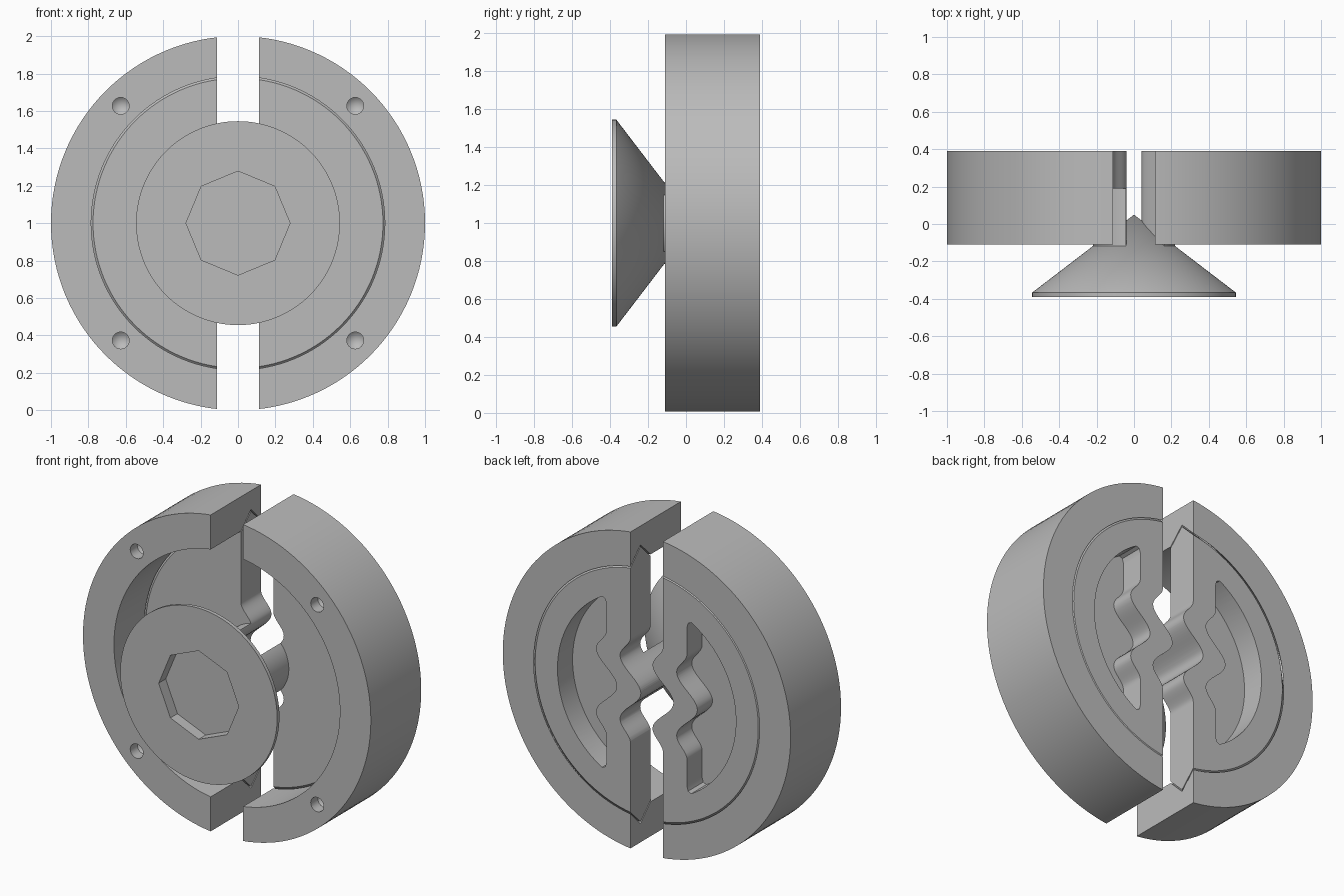
import bpy, bmesh, math
from mathutils import Vector

if "Cube" in bpy.data.objects:
    bpy.data.objects.remove(bpy.data.objects["Cube"], do_unlink=True)

grey = bpy.data.materials.new("plain grey")
grey.use_nodes = True
COLOUR = (0.5, 0.5, 0.5, 1)
grey.diffuse_color = COLOUR
grey.node_tree.nodes["Principled BSDF"].inputs["Base Color"].default_value = COLOUR

CENTRE = Vector((0, 0, 1))
FRONT, BACK, PLATE = -0.11, 0.39, 0.19   # depths of ring front, back face, plate front
HALF_GAP = 0.113


def finish(name, bm):
    bmesh.ops.remove_doubles(bm, verts=bm.verts, dist=1e-5)
    bmesh.ops.recalc_face_normals(bm, faces=bm.faces)
    mesh = bpy.data.meshes.new(name)
    bm.to_mesh(mesh)
    bm.free()
    mesh.materials.append(grey)
    obj = bpy.data.objects.new(name, mesh)
    bpy.context.collection.objects.link(obj)
    return obj


def lathe(name, profile, closed=False, steps=128, centre=CENTRE):
    """Revolve (radius, y) points about an axis along y."""
    bm = bmesh.new()
    verts = [bm.verts.new(centre + Vector((r, y, 0))) for r, y in profile]
    edges = [bm.edges.new(p) for p in zip(verts, verts[1:])]
    if closed:
        edges.append(bm.edges.new((verts[-1], verts[0])))
    bmesh.ops.spin(bm, geom=verts + edges, cent=centre, axis=(0, 1, 0),
                   angle=math.tau, steps=steps)
    return finish(name, bm)


def prism(name, outline, y0, y1):
    """Extrude an (x, z) outline along y."""
    bm = bmesh.new()
    face = bm.faces.new([bm.verts.new((x, y0, 1 + z)) for x, z in outline])
    new = bmesh.ops.extrude_face_region(bm, geom=[face])["geom"]
    moved = [v for v in new if isinstance(v, bmesh.types.BMVert)]
    bmesh.ops.translate(bm, verts=moved, vec=(0, y1 - y0, 0))
    return finish(name, bm)


def select(obj):
    bpy.ops.object.select_all(action='DESELECT')
    obj.select_set(True)
    bpy.context.view_layer.objects.active = obj


def cut(target, cutter):
    cutter.hide_render = True
    mod = target.modifiers.new("cut", 'BOOLEAN')
    mod.operation, mod.solver, mod.object = 'DIFFERENCE', 'EXACT', cutter
    select(target)
    bpy.ops.object.modifier_apply(modifier=mod.name)
    bpy.data.objects.remove(cutter, do_unlink=True)


def smooth(obj):
    select(obj)
    bpy.ops.object.shade_smooth_by_angle(angle=math.radians(30))


def split_halves(obj, part):
    """Separate the two sides and name them."""
    select(obj)
    bpy.ops.object.mode_set(mode='EDIT')
    bpy.ops.mesh.select_all(action='SELECT')
    bpy.ops.mesh.separate(type='LOOSE')
    bpy.ops.object.mode_set(mode='OBJECT')
    for half in list(bpy.context.selected_objects):
        x = sum(v.co.x for v in half.data.vertices)
        half.name = ("left_" if x > 0 else "right_") + part
        smooth(half)


def wave(z):
    """Sideways offset of the gap between the jaws."""
    a, amp, end = abs(z), 0.072, 0.33
    if a < 0.2:
        return -amp * math.cos(math.pi * a / 0.2)
    if a < end:
        return amp * (1 + math.cos(math.pi * (a - 0.2) / (end - 0.2))) / 2
    return 0


def spaced(lo, hi, n):
    return [lo + (hi - lo) * i / n for i in range(n + 1)]


# Outer ring with a V groove in its bore, split by a straight gap
ring = lathe("ring", [(1, FRONT), (1, BACK), (0.785, BACK), (0.883, 0.29),
                      (0.785, PLATE), (0.785, FRONT)], closed=True)
cut(ring, prism("gap_cutter", [(-HALF_GAP, -2), (HALF_GAP, -2),
                               (HALF_GAP, 2), (-HALF_GAP, 2)], -1, 1))

# Four blind drilled holes in the ring front
for sx in (-1, 1):
    for sz in (-1, 1):
        cut(ring, lathe("hole_cutter", [(0, -0.2), (0.045, -0.2), (0.045, -0.04), (0, 0)],
                        steps=24, centre=CENTRE + Vector((sx, 0, sz)) * 0.627))
split_halves(ring, "ring_half")

# Jaw plate: V-edged disc with a central hub, split by a wavy gap
jaw = lathe("jaw", [(0, -0.12), (0.22, -0.12), (0.22, PLATE), (0.775, PLATE),
                    (0.872, 0.29), (0.775, BACK), (0, BACK)])
levels = [-2] + spaced(-0.34, 0.34, 68) + [2]
outline = [(wave(z) + HALF_GAP, z) for z in levels]
outline += [(wave(z) - HALF_GAP, z) for z in reversed(levels)]
cut(jaw, prism("wave_cutter", outline, -1, 1))

# Pockets in the back, wavy inside and round outside
for side in (-1, 1):
    outline = [(wave(z) + side * 0.28, z) for z in spaced(-0.5, 0.5, 80)]
    outline.append((side * 0.288, 0.527))
    outline += [(side * 0.62 * math.cos(a), 0.62 * math.sin(a))
                for a in spaced(math.pi / 3, -math.pi / 3, 40)]
    outline.append((side * 0.288, -0.527))
    cut(jaw, prism("pocket_cutter", outline, 0.24, 0.6))
split_halves(jaw, "jaw")

# Conical wedge screw with an eight-sided socket
cone = lathe("wedge_screw", [(0, -0.39), (0.545, -0.39), (0.545, -0.367), (0, 0.05)])
cut(cone, lathe("socket_cutter", [(0, -0.6), (0.278, -0.6), (0.278, -0.32), (0, -0.32)], steps=8))
smooth(cone)
